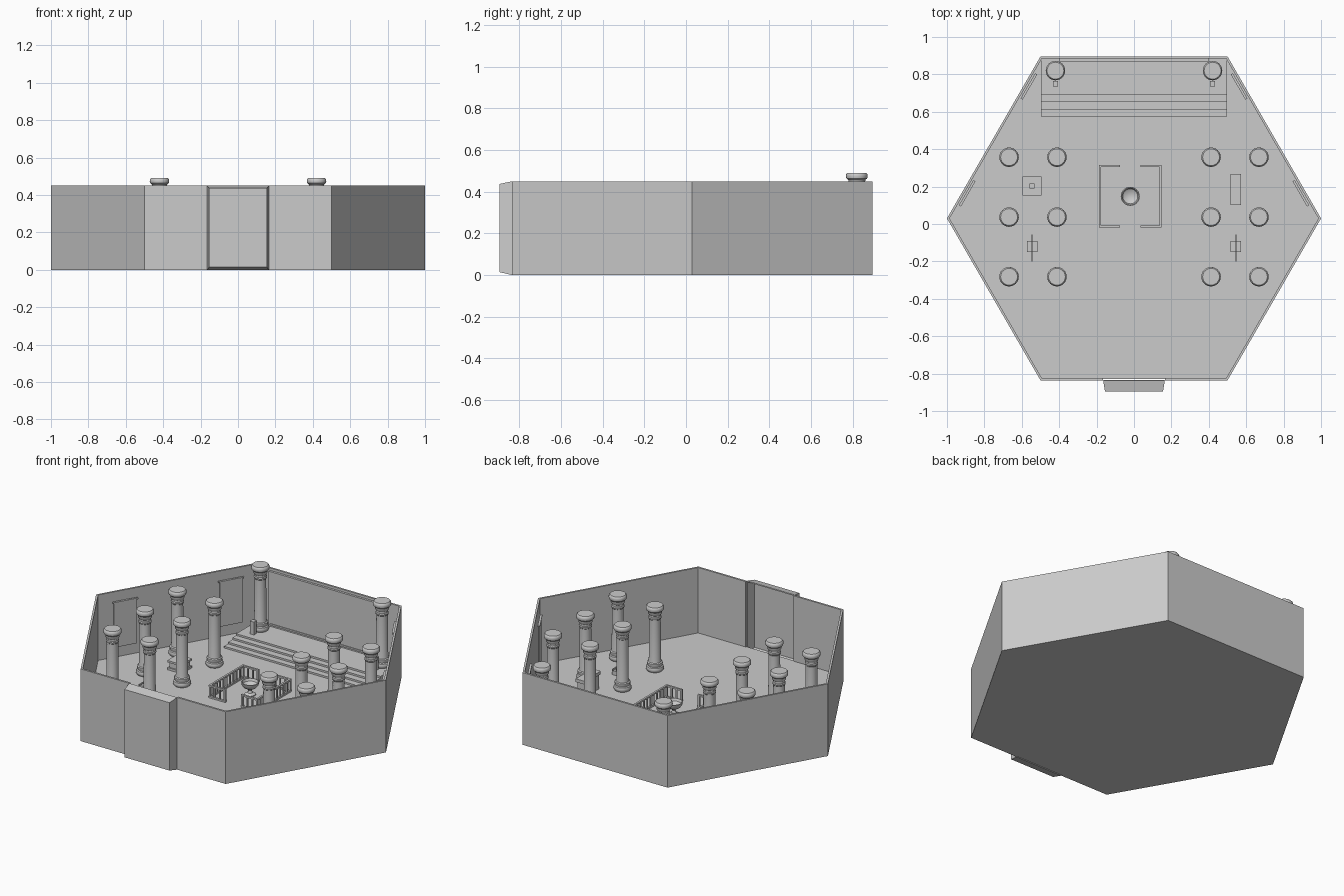
import bpy, bmesh
from math import cos, sin, pi, radians
from mathutils import Matrix, Vector

if "Cube" in bpy.data.objects:
    bpy.data.objects.remove(bpy.data.objects["Cube"])

CY = 0.03        # hexagon centre in y
FLOOR = 0.042    # floor surface
DAIS = 0.086     # top of the raised platform
WALL = 0.45


def finish(name, bm, smooth=False):
    bmesh.ops.recalc_face_normals(bm, faces=bm.faces)
    me = bpy.data.meshes.new(name)
    bm.to_mesh(me)
    bm.free()
    ob = bpy.data.objects.new(name, me)
    bpy.context.collection.objects.link(ob)
    if smooth:
        bpy.ops.object.select_all(action='DESELECT')
        ob.select_set(True)
        bpy.context.view_layer.objects.active = ob
        bpy.ops.object.shade_smooth_by_angle(angle=radians(35))
    return ob


def add_box(bm, x0, x1, y0, y1, z0, z1, rot=None):
    m = Matrix.Translation(((x0 + x1) / 2, (y0 + y1) / 2, (z0 + z1) / 2))
    m = m @ Matrix.Diagonal((x1 - x0, y1 - y0, z1 - z0, 1))
    bmesh.ops.create_cube(bm, size=1, matrix=rot @ m if rot else m)


def boxes(name, items, rot=None):
    bm = bmesh.new()
    for b in items:
        add_box(bm, *b, rot=rot)
    return finish(name, bm)


def lathe(name, profile, loc, n=24):
    bm = bmesh.new()
    rings = [[bm.verts.new((loc[0] + r * cos(2 * pi * i / n), loc[1] + r * sin(2 * pi * i / n), loc[2] + z))
              for i in range(n)] for r, z in profile]
    for a, b in zip(rings, rings[1:]):
        for i in range(n):
            bm.faces.new((a[i], a[(i + 1) % n], b[(i + 1) % n], b[i]))
    bm.faces.new(rings[0])
    bm.faces.new(rings[-1])
    return finish(name, bm, True)


def hexagon(r):
    # starts at the front right corner, runs counter-clockwise
    return [(r * cos(radians(a)), CY + r * sin(radians(a))) for a in range(-60, 300, 60)]


# floor slab
bm = bmesh.new()
f = bm.faces.new([bm.verts.new((x, y, 0)) for x, y in hexagon(0.993)])
ext = bmesh.ops.extrude_face_region(bm, geom=[f])
bmesh.ops.translate(bm, vec=(0, 0, FLOOR), verts=[v for v in ext['geom'] if isinstance(v, bmesh.types.BMVert)])
finish("floor", bm)

# hexagonal wall with a gap for the front alcove
W = 0.165
rows = []
bm = bmesh.new()
for r in (1.0, 0.986):
    h = hexagon(r)
    path = [(W, h[0][1])] + h + [(-W, h[0][1])]
    rows.append([[bm.verts.new((x, y, z)) for x, y in path] for z in (0, WALL)])
(ob_, ot), (ib, it) = rows
for i in range(len(ot) - 1):
    for a, b in ((ob_, ot), (ot, it), (it, ib), (ib, ob_)):
        bm.faces.new((a[i], a[i + 1], b[i + 1], b[i]))
for i in (0, -1):
    bm.faces.new((ob_[i], ot[i], it[i], ib[i]))
finish("outer_wall", bm)

# tapered entrance alcove, open to the inside
yf = CY - 0.866
bm = bmesh.new()
a = [bm.verts.new(p) for p in ((-W, yf, 0), (W, yf, 0), (W, yf, WALL), (-W, yf, WALL))]
b = [bm.verts.new(p) for p in ((-.155, -.896, .014), (.155, -.896, .014), (.155, -.896, .437), (-.155, -.896, .437))]
bm.faces.new(b)
for i in range(4):
    j = (i + 1) % 4
    bm.faces.new((a[i], a[j], b[j], b[i]))
alcove = finish("entrance_alcove", bm)
mod = alcove.modifiers.new("thickness", 'SOLIDIFY')
mod.thickness = 0.008

# stepped platform along the back wall
step_fronts = (0.575, 0.613, 0.655, 0.693)
for i, y in enumerate(step_fronts):
    top = FLOOR + (DAIS - FLOOR) * (i + 1) / 4
    boxes(f"platform_step_{i + 1}", [(-.498, .498, y, .886, FLOOR - .01, top)])

# framed panel on the back wall
boxes("back_panel", [(-.39, .39, .874, .886, .11, .425)])
boxes("back_panel_frame", [(-.40, .40, .870, .886, .425, .435), (-.40, .40, .870, .886, .10, .11),
                           (-.40, -.39, .870, .886, .10, .435), (.39, .40, .870, .886, .10, .435)])

# columns
COL = [(.044, 0), (.050, .008), (.051, .018), (.048, .028), (.042, .032), (.042, .038), (.045, .044),
       (.044, .052), (.037, .056), (.035, .066), (.033, .32), (.037, .324), (.038, .332), (.034, .337),
       (.034, .348), (.040, .356), (.041, .370), (.050, .378), (.052, .388), (.051, .398), (.045, .405)]
spots = [(x, y, FLOOR) for x in (.412, .668) for y in (.357, .037, -.282)] + [(.42, .82, DAIS)]
for i, (x, y, z) in enumerate(spots):
    for s, side in ((-1, "left"), (1, "right")):
        lathe(f"column_{side}_{i + 1}", COL, (s * x, y, z))

for s, side in ((-1, "left"), (1, "right")):
    # small posts in front of the platform columns
    x = s * .42
    boxes(f"platform_post_{side}", [(x - .014, x + .014, .736, .764, DAIS, DAIS + .08)])
    # hangings with a top rod on the slanted back walls
    for k, d in enumerate((-.33, .33)):
        rot = Matrix.Translation((0, CY, 0)) @ Matrix.Rotation(radians(-s * 60), 4, 'Z')
        boxes(f"wall_hanging_{side}_{k + 1}", [(d - .07, d + .07, .838, .846, .11, .385),
                                               (d - .078, d + .078, .833, .846, .385, .393)], rot)
    # display stand with a thin blade laid along it
    x, y = s * .545, -.12
    boxes(f"display_stand_{side}", [(x - .028, x + .028, y - .03, y + .03, FLOOR, FLOOR + .025),
                                    (x - .005, x + .005, y - .025, y - .017, FLOOR, FLOOR + .05),
                                    (x - .005, x + .005, y + .017, y + .025, FLOOR, FLOOR + .05)])
    boxes(f"display_blade_{side}", [(x - .003, x + .003, y - .08, y + .065, FLOOR + .045, FLOOR + .055)])

# square plinth on the left
x, y = -.545, .203
boxes("plinth", [(x - .05, x + .05, y - .05, y + .05, FLOOR, FLOOR + .014),
                 (x - .042, x + .042, y - .042, y + .042, FLOOR + .014, FLOOR + .046),
                 (x - .05, x + .05, y - .05, y + .05, FLOOR + .046, FLOOR + .058),
                 (x - .014, x + .014, y - .014, y + .014, FLOOR + .058, FLOOR + .085)])

# long altar block on the right
x, y = .545, .185
boxes("altar_block", [(x - .022, x + .022, y - .075, y + .075, FLOOR, FLOOR + .09),
                      (x - .028, x + .028, y - .083, y + .083, FLOOR + .09, FLOOR + .11)])

# railing round the basin, with gaps at front and back
FX, FY, H, TOP = -.02, .148, .168, .122
T = .006


def railing(name, p, q, count):
    p, q = Vector(p), Vector(q)
    lo = (min(p.x, q.x) - T, max(p.x, q.x) + T, min(p.y, q.y) - T, max(p.y, q.y) + T)
    parts = [(*lo, TOP - .01, TOP), (*lo, FLOOR, FLOOR + .01)]
    for i in range(count):
        c = p.lerp(q, i / (count - 1))
        w = T * .95 if i in (0, count - 1) else T * .7
        parts.append((c.x - w, c.x + w, c.y - w, c.y + w, FLOOR + .005, TOP - .005))
    boxes(name, parts)


for s, side in ((-1, "left"), (1, "right")):
    x = FX + s * (H - T)
    railing(f"railing_side_{side}", (x, FY - H + T), (x, FY + H - T), 11)
    for t, end in ((-1, "front"), (1, "back")):
        y = FY + t * (H - T)
        railing(f"railing_{end}_{side}", (x, y), (FX + s * .06, y), 4)

# footed basin in the middle
lathe("basin", [(.032, 0), (.032, .006), (.014, .014), (.010, .03), (.016, .038), (.036, .048), (.048, .064),
                (.051, .08), (.046, .081), (.040, .066), (.020, .054)], (FX, FY, FLOOR))
